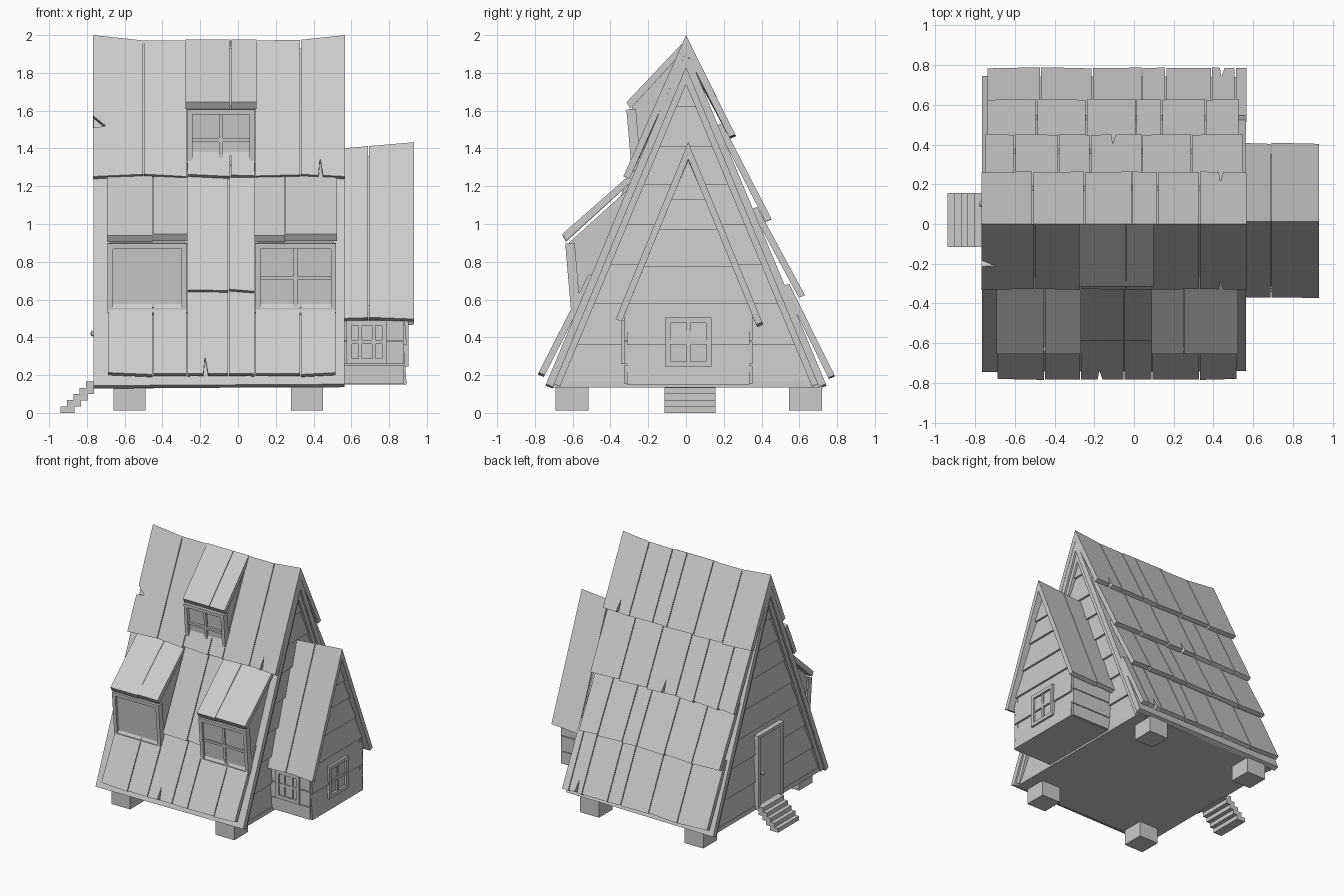
import bpy, bmesh, random
from mathutils import Vector as V

if "Cube" in bpy.data.objects:
    bpy.data.objects.remove(bpy.data.objects["Cube"])

random.seed(4)
K = 2.4                                    # roof steepness
CY, CZ = 1 / 2.6, K / 2.6                  # slope direction (y, z)


def solid(name, blocks):
    """One object from blocks, each a pair of matching vertex loops."""
    bm = bmesh.new()
    for a, b in blocks:
        va, vb = [bm.verts.new(p) for p in a], [bm.verts.new(p) for p in b]
        bm.faces.new(va)
        bm.faces.new(vb[::-1])
        for i in range(len(a)):
            j = (i + 1) % len(a)
            bm.faces.new((va[i], vb[i], vb[j], va[j]))
    bmesh.ops.recalc_face_normals(bm, faces=bm.faces)
    me = bpy.data.meshes.new(name)
    bm.to_mesh(me)
    bm.free()
    ob = bpy.data.objects.new(name, me)
    bpy.context.collection.objects.link(ob)
    return ob


def box(x0, x1, y0, y1, z0, z1):
    q = ((x0, y0), (x1, y0), (x1, y1), (x0, y1))
    return [V((x, y, z0)) for x, y in q], [V((x, y, z1)) for x, y in q]


def prism(x0, x1, prof):
    return [V((x0, y, z)) for y, z in prof], [V((x1, y, z)) for y, z in prof]


def slope(side, x, s, h, za, yc=0.0):
    """Point s down the roof slope and h above it."""
    return V((x, yc + side * (s * CY + h * CZ), za - s * CZ + h * CY))


def shingle(side, x0, x1, s0, s1, h0, h1, t, za=1.93, yc=0.0, lift=None, notch=None, extra=()):
    """Roof board with a slanted tip, optional notch, mitred when it starts at the ridge."""
    j = random.uniform(-.008, .008)
    pts = [(x0, s0), (x1, s0), (x1, s1 + j)]
    if notch:
        n = x0 + (x1 - x0) * notch
        pts += [(n + .012, s1), (n - .004, s1 - .1), (n - .012, s1)]
    pts += [(x0, s1 - j)] + list(extra)
    loops = []
    for d in (0, t):
        loop = []
        for x, s in pts:
            h = h0 + (h1 - h0) * (s - s0) / (s1 - s0) - d
            if s == 0:
                h = (lift(x) if lift else h0) - d
                s = -K * h
            loop.append(slope(side, x, s, h, za, yc))
        loops.append(loop)
    return tuple(loops)


def row(side, cols, s0, s1, h0, h1, notches=(), skip=(), extras={}, **kw):
    return [shingle(side, a + .003, b - .003, s0, s1, h0, h1, .035, extra=extras.get(i, ()),
                    notch=.45 if i in notches else None, **kw)
            for i, (a, b) in enumerate(zip(cols, cols[1:])) if i not in skip]


def ridge(x):
    return .016 + .011 * max(0, (abs(x + .1) - .4) / .27)


def window(name, o, u, v, w, h, nu=2, nv=2, f=.028, d=.03):
    """Framed window: o is the lower corner, u and v the in-plane axes."""
    o, u, v = V(o), V(u).normalized(), V(v).normalized()
    n = u.cross(v)

    def bar(u0, u1, v0, v1, d0, d1):
        q = ((u0, v0), (u1, v0), (u1, v1), (u0, v1))
        return [o + u * a + v * b + n * d0 for a, b in q], [o + u * a + v * b + n * d1 for a, b in q]
    parts = [bar(0, f, 0, h, -.02, d), bar(w - f, w, 0, h, -.02, d),
             bar(f, w - f, 0, f, -.02, d), bar(f, w - f, h - f, h, -.02, d)]
    for i in range(1, nu):
        parts.append(bar(w * i / nu - .01, w * i / nu + .01, f, h - f, -.01, d * .7))
    for i in range(1, nv):
        parts.append(bar(f, w - f, h * i / nv - .01, h * i / nv + .01, -.01, d * .7))
    solid(name + "_frame", parts)
    solid(name + "_pane", [bar(f * .5, w - f * .5, f * .5, h - f * .5, -.01, .004)])


def siding(name, x, out, levels, half, yc=0.0):
    """Overlapping gable boards; each one leans out at its bottom edge."""
    blocks = []
    for z0, z1 in zip(levels, levels[1:]):
        a, b = half(z0 + .001), half(z1 - .001)
        lo, hi = .028 * out, .012 * out
        blocks.append(([V((x, yc - a, z0)), V((x, yc + a, z0)), V((x, yc + b, z1)), V((x, yc - b, z1))],
                       [V((x + lo, yc - a, z0)), V((x + lo, yc + a, z0)),
                        V((x + hi, yc + b, z1)), V((x + hi, yc - b, z1))]))
    solid(name, blocks)


# Main body: gable prism, floor, posts
solid("main_walls", [prism(-.71, .51, [(-.71, .15), (.71, .15), (0, 1.85)])])
solid("floor", [box(-.74, .54, -.71, .71, .135, .17)])
solid("posts", [box(x, x + .17, y, y + .175, 0.012, .15) for x in (-.66, .28) for y in (-.69, .545)])


def main_half(z):
    return max(.004, (1.85 - z) / K)


LEVELS = (.14, .36, .58, .785, .995, 1.21, 1.41, 1.62, 1.84)
siding("left_siding", -.71, -1, LEVELS, main_half)
siding("right_siding", .51, 1, LEVELS, main_half)

# Roof decks with an inset trim layer below
for side, nm in ((-1, "front"), (1, "back")):
    solid(nm + "_roof_deck", [shingle(side, -.765, .565, 0, 1.93, 0, 0, .04)])
    solid(nm + "_barge_trim", [shingle(side, a, b, 0, 1.91, -.04, -.04, .033)
                               for a, b in ((-.75, -.70), (.50, .55))])

# Back shingles: four rows
BACK = [((-.77, -.51, -.25, -.01, .12, .33, .57), 0, .525, .02, .065, (5,)),
        ((-.75, -.6, -.38, -.22, .04, .29, .55), .44, 1.004, .025, .07, (3,)),
        ((-.74, -.49, -.24, .01, .14, .36, .53), .92, 1.443, .025, .078, ()),
        ((-.74, -.47, -.21, .04, .16, .39, .51, .57), 1.36, 1.9, .025, .06, (5,))]
for i, (cols, s0, s1, h0, h1, nt) in enumerate(BACK):
    solid(f"back_shingles_{i + 1}", row(1, cols, s0, s1, h0, h1, nt, lift=ridge))

# Front shingles: three rows, the middle one only between the dormers
solid("front_shingles_1", row(-1, (-.77, -.5, -.27, -.04, .09, .33, .57), 0, .747, .02, .045, (5,),
                              lift=ridge, extras={0: [(-.767, .47), (-.70, .46), (-.767, .40)]}))
solid("front_shingles_2", row(-1, (-.27, -.05, .09), .68, 1.408, .01, .05))
solid("front_shingles_3", row(-1, (-.69, -.45, -.27, -.05, .09, .33, .52), 1.3, 1.89, .015, .06, (2,)))

# Dormers: body, roof boards, window
UP = (0, -.085, 1)
for nm, x0, xm, x1, n in (("left_dormer", -.69, -.45, -.27, 1), ("right_dormer", .09, .25, .52, 2)):
    solid(nm + "_body", [prism(x0 + .012, x1 - .012,
                               [(-.59, .52), (-.62, .9), (-.3, 1.19), (-.28, 1.1), (-.5, .5)])])
    solid(nm + "_roof", [prism(a + .002, b - .002, [(-.27, 1.285), (-.655, .94 + e), (-.635, .905 + e), (-.27, 1.24)])
                         for a, b, e in ((x0 - .005, xm, 0), (xm, x1 + .005, .006))])
    window(nm + "_window", (x0, -.578, .53), (1, 0, 0), UP, x1 - x0, .37, n, n)
solid("upper_dormer_body", [prism(-.262, .082, [(-.265, 1.26), (-.285, 1.62), (0, 1.93), (-.05, 1.7), (-.2, 1.25)])])
solid("upper_dormer_roof", [prism(a, b, [(0, 1.977), (-.315, 1.645), (-.295, 1.61), (0, 1.93)])
                            for a, b in ((-.278, -.042), (-.038, .098))])
window("upper_dormer_window", (-.27, -.258, 1.285), (1, 0, 0), UP, .36, .325)

# Side wing: walls, siding, roof, windows
WY = .012


def wing_half(z):
    return min(.325, max(.004, (1.36 - z) / K))


solid("wing_walls", [prism(.45, .865, [(WY - .325, .15), (WY + .325, .15), (WY + .325, .58), (WY, 1.36), (WY - .325, .58)])])
siding("wing_gable_siding", .865, 1, (.15, .36, .58, .775, .97, 1.13, 1.35), wing_half, WY)
solid("wing_side_siding", [box(.5, .88, WY + s * .32 - .02, WY + s * .32 + .02, a, b)
                           for s in (-1, 1) for a, b in ((.155, .252), (.258, .378), (.384, .57))])


def wing_ridge(x):
    return .018 + .012 * (x - .57) / .36


for side, nm, s1 in ((-1, "front", .935), (1, "back", .965)):
    solid(f"wing_{nm}_roof", row(side, (.5, .69, .935), 0, s1, .025, .025, za=1.355, yc=WY, lift=wing_ridge))
window("wing_gable_window", (.88, -.11, .245), (0, 1, 0), (0, 0, 1), .245, .26, d=.022)
window("wing_front_window", (.575, -.322, .26), (1, 0, 0), (0, 0, 1), .215, .23, 3, 2, d=.02)

# Door, knob and stairs on the left end
solid("door_frame", [box(-.765, -.71, -.17, -.145, .15, .74), box(-.765, -.71, .135, .16, .15, .74),
                     box(-.765, -.71, -.145, .135, .715, .74)])
solid("door", [box(-.75, -.71, -.145, .135, .15, .715)])
bpy.ops.mesh.primitive_uv_sphere_add(segments=8, ring_count=6, radius=.016, location=(-.765, .1, .42))
bpy.context.object.name = "door_knob"
solid("stairs", [box(-.94 + .034 * i, -.865 + .034 * i, -.115, .155, .033 * i, .033 * i + .034) for i in range(5)])
